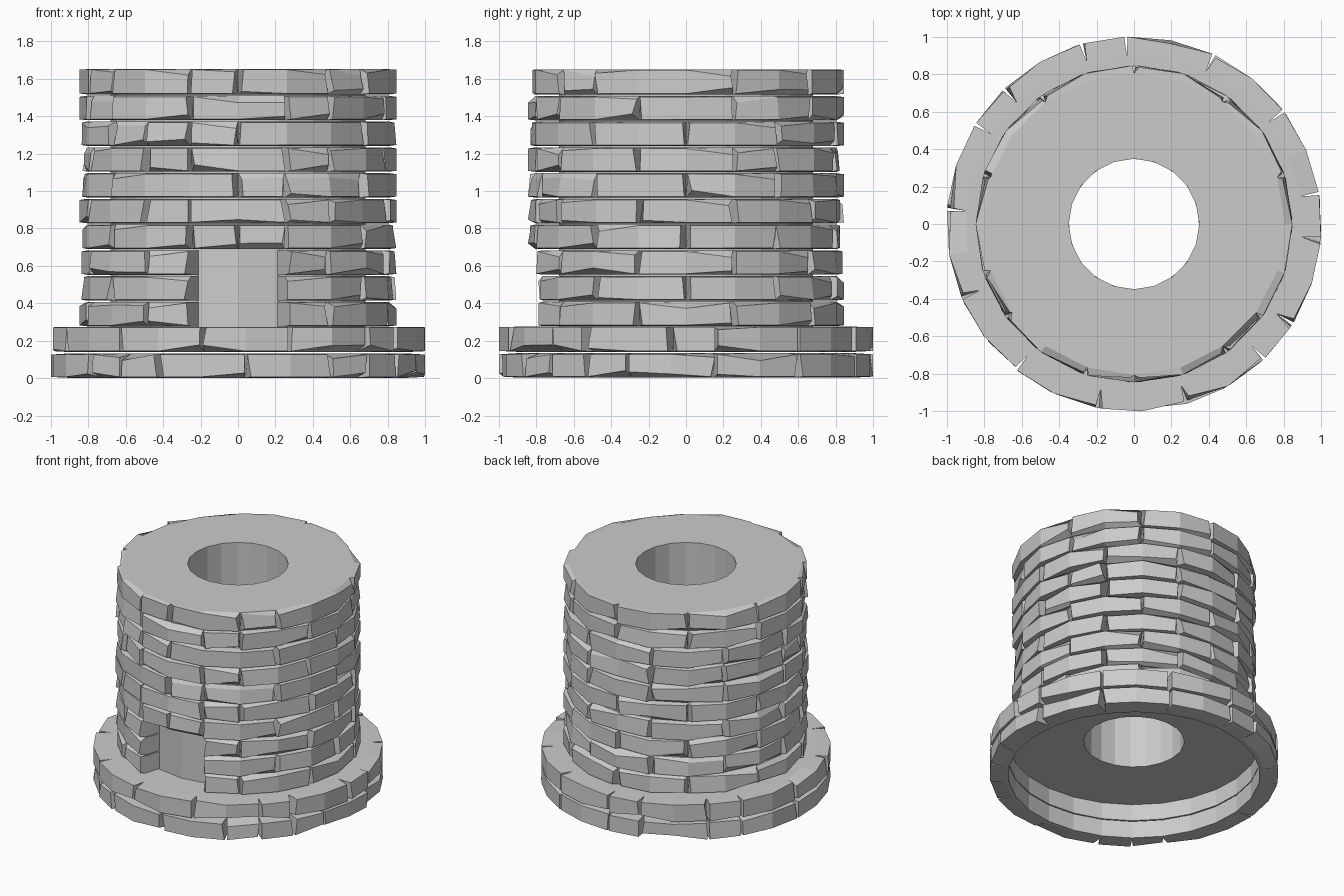
import bpy, bmesh, math, random

random.seed(7)
cube = bpy.data.objects.get("Cube")
if cube:
    bpy.data.objects.remove(cube, do_unlink=True)

stone = bpy.data.materials.new("grey stone")
stone.use_nodes = True
GREY = (0.6, 0.6, 0.6, 1)
stone.diffuse_color = GREY
stone.node_tree.nodes["Principled BSDF"].inputs["Base Color"].default_value = GREY

COURSE = 0.1375      # height of one course of bricks
CORE_R, HOLE_R = 0.68, 0.348


def finish(bm, name):
    bmesh.ops.recalc_face_normals(bm, faces=bm.faces)
    mesh = bpy.data.meshes.new(name)
    bm.to_mesh(mesh)
    bm.free()
    mesh.materials.append(stone)
    obj = bpy.data.objects.new(name, mesh)
    bpy.context.collection.objects.link(obj)
    return obj


def polar(r, angle, z):
    """Point on a circle; angle zero is the front, growing towards +x."""
    return (r * math.sin(angle), -r * math.cos(angle), z)


def skin(bm, loops, closed):
    """Join equal vertex loops into a tube, closed in a ring or capped."""
    n = len(loops[0])
    last = len(loops) if closed else len(loops) - 1
    for i in range(last):
        a, b = loops[i], loops[(i + 1) % len(loops)]
        for j in range(n):
            k = (j + 1) % n
            bm.faces.new((a[j], a[k], b[k], b[j]))
    if not closed:
        bm.faces.new(loops[0])
        bm.faces.new(loops[-1])


def tube(name, r_in, r_out, z0, z1, sides, phase=0):
    bm = bmesh.new()
    section = ((r_in, z0), (r_out, z0), (r_out, z1), (r_in, z1))
    loops = []
    for i in range(sides):
        a = math.tau * i / sides + phase
        loops.append([bm.verts.new(polar(r, a, z)) for r, z in section])
    skin(bm, loops, True)
    return finish(bm, name)


def chip(chance, amount):
    return random.uniform(0.3, 1) * amount if random.random() < chance else 0


def brick(bm, start, end, step, phase, z0, radii, notch, rough, flat_top):
    """One curved brick with bevelled edges and randomly chipped corners."""
    r_in, r_mid, r_out = radii
    loops = []
    for i in range(start, end + 1):
        a = i * step + phase
        side = (i == start) - (i == end)
        low, high = z0 + 0.003, z0 + COURSE - (0 if flat_top else 0.004)
        chance = rough if side else rough * 0.3
        # Chipped ends lean back and open the joint a little
        lean = chip(chance, 0.025)
        shift_low = side * (notch + chip(chance, 0.025)) / r_out
        shift_high = side * (notch + chip(chance, 0.025)) / r_out
        drop = chip(chance * 0.7, 0.035)
        lift = chip(chance * 0.7, 0.035)
        edge = 0.002 if flat_top else 0.006
        points = (
            polar(r_in, a, low), polar(r_mid, a, low),
            polar(r_out - lean, a + shift_low, low + 0.005 + lift),
            polar(r_out - lean - chip(chance, 0.02), a + shift_high,
                  high - edge - drop),
            polar(r_mid, a, high), polar(r_in, a, high))
        loops.append([bm.verts.new(p) for p in points])
    skin(bm, loops, False)


def course(name, joints, sides, phase, z0, radii, notch, rough,
           doorway=False, flat_top=False):
    bm = bmesh.new()
    for a, b in zip(joints, joints[1:] + [joints[0] + sides]):
        if doorway and a == -1:
            continue
        brick(bm, a, b, math.tau / sides, phase, z0, radii, notch, rough,
              flat_top)
    finish(bm, name)


# Wide hollow plinth of two courses
PLINTH_SIDES = 26
plinth_joints = (
    [-4, -3, -2, 0, 2, 3, 4, 5, 7, 9, 11, 13, 14, 16, 17, 19],
    [-1, 1, 3, 4, 6, 7, 9, 11, 13, 14, 16, 17, 19, 21, 23])
for i, joints in enumerate(plinth_joints):
    course(f"plinth_course_{i + 1}", joints, PLINTH_SIDES, 0.043, i * COURSE,
           (0.87, 0.9, 1.0), 0.009, 0.22, flat_top=(i == 1))
tube("plinth_floor", HOLE_R, 0.885, 2 * COURSE - 0.008, 2 * COURSE,
     PLINTH_SIDES, 0.043)

# Tower courses, the lowest three leaving a doorway at the front
front_joints = (
    [-2, -1, 1, 2, 4, 6, 8],
    [-3, -1, 1, 3, 5, 7],
    [-4, -2, -1, 1, 2, 4, 6, 8],
    [-3, -1, 0, 1, 3, 5, 7],
    [-2, -1, 1, 2, 4, 6, 8],
    [-3, 0, 1, 3, 5, 7],
    [-4, -2, -1, 1, 2, 4, 6, 7],
    [-3, -2, -1, 0, 3, 5, 7],
    [-3, -1, 1, 2, 4, 6, 8],
    [-3, -1, 0, 2, 3, 6, 8])
for i, joints in enumerate(front_joints):
    back = list(range(joints[-1] + 2, joints[0] + 20, 2))
    course(f"tower_course_{i + 1}", joints + back, 20, 0, (i + 2) * COURSE,
           (CORE_R - 0.01, 0.805, 0.845), 0.01, 0.5,
           doorway=(i < 3), flat_top=(i == 9))

# Inner shaft wall, visible at the back of the doorway
tube("tower_core", HOLE_R, CORE_R, 2 * COURSE - 0.008, 12 * COURSE, 20)
